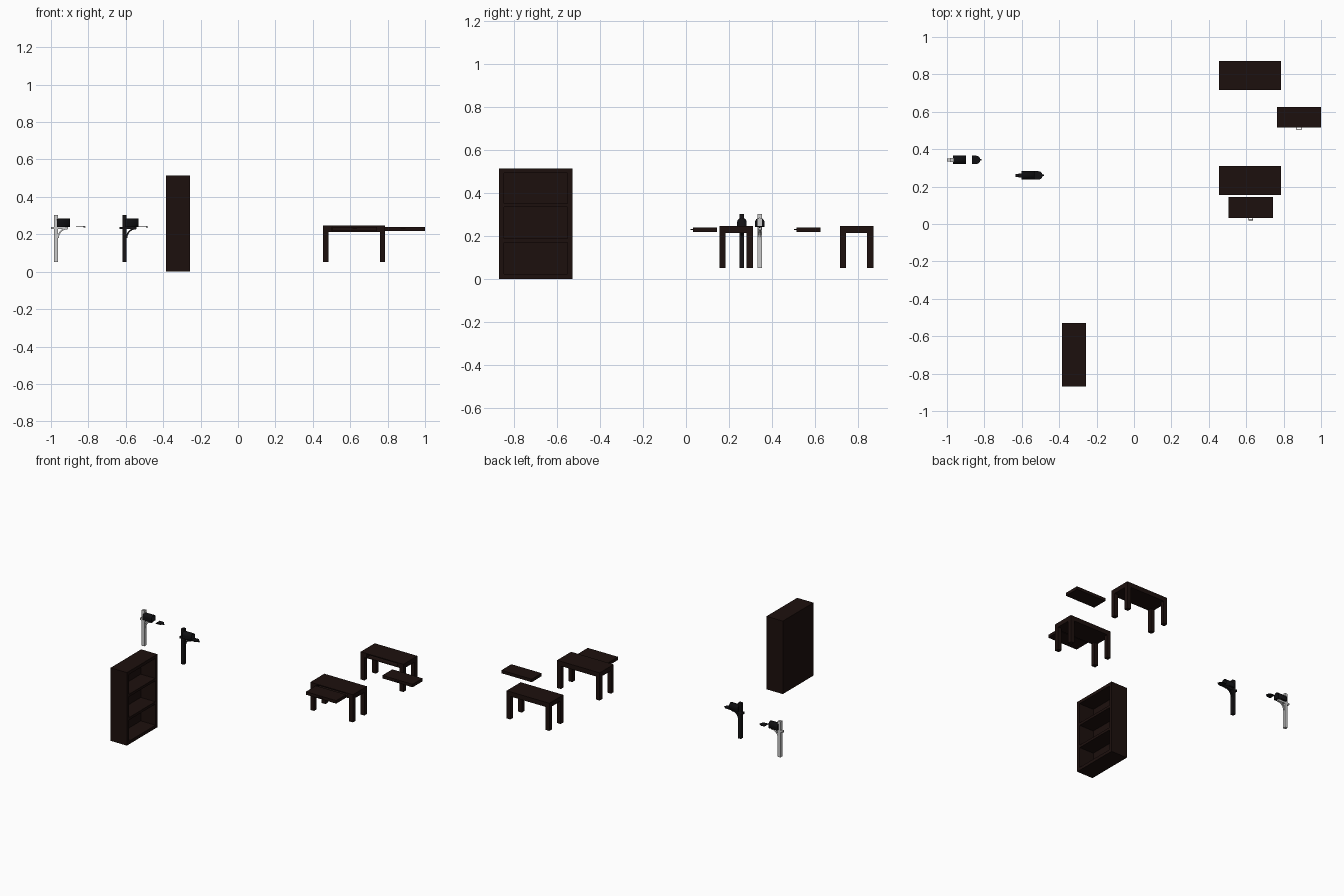
import bpy, bmesh, math
from mathutils import Vector

if "Cube" in bpy.data.objects:
    bpy.data.objects.remove(bpy.data.objects["Cube"])


def material(name, rgb):
    m = bpy.data.materials.new(name)
    m.diffuse_color = (*rgb, 1)
    m.use_nodes = True
    m.node_tree.nodes["Principled BSDF"].inputs["Base Color"].default_value = m.diffuse_color
    return m


WOOD = material("dark_wood", (0.012, 0.005, 0.004))
BLACK = material("black_metal", (0.005, 0.005, 0.006))
DARK = material("dark_post", (0.008, 0.007, 0.008))


def finish(name, bm, mat):
    bmesh.ops.recalc_face_normals(bm, faces=bm.faces)
    me = bpy.data.meshes.new(name)
    bm.to_mesh(me)
    bm.free()
    ob = bpy.data.objects.new(name, me)
    bpy.context.collection.objects.link(ob)
    if mat:
        me.materials.append(mat)
    return ob


def add_box(bm, x0, x1, y0, y1, z0, z1):
    r = bmesh.ops.create_cube(bm, size=1)
    for v in r["verts"]:
        v.co = Vector(((x0 + x1) / 2 + v.co.x * (x1 - x0),
                       (y0 + y1) / 2 + v.co.y * (y1 - y0),
                       (z0 + z1) / 2 + v.co.z * (z1 - z0)))


def boxes(name, mat, *specs):
    bm = bmesh.new()
    for s in specs:
        add_box(bm, *s)
    return finish(name, bm, mat)


def prism(name, pts, offset, mat):
    bm = bmesh.new()
    f = bm.faces.new([bm.verts.new(p) for p in pts])
    r = bmesh.ops.extrude_face_region(bm, geom=[f])
    bmesh.ops.translate(bm, vec=offset, verts=[g for g in r["geom"] if isinstance(g, bmesh.types.BMVert)])
    return finish(name, bm, mat)


def table(tag, y0):
    x0, x1, y1, leg = 0.455, 0.787, y0 + 0.156, 0.029
    top = boxes("table_top_" + tag, WOOD, (x0, x1, y0, y1, 0.213, 0.246))
    # drawer slot in the front edge
    slot = boxes("slot_cutter", None, (0.502, 0.740, y0 - 0.02, y0 + 0.112, 0.2175, 0.2395))
    mod = top.modifiers.new("slot", "BOOLEAN")
    mod.operation = "DIFFERENCE"
    mod.solver = "EXACT"
    mod.object = slot
    bpy.context.view_layer.objects.active = top
    bpy.ops.object.modifier_apply(modifier="slot")
    bpy.data.objects.remove(slot)
    boxes("table_legs_" + tag, WOOD, *[
        (x, x + leg, y, y + leg, 0.051, 0.213)
        for x in (x0, x1 - leg) for y in (y0, y1 - leg)])


def drawer(tag, x0, y0):
    x1, c = x0 + 0.236, x0 + 0.118
    boxes("drawer_" + tag, WOOD, (x0, x1, y0, y0 + 0.111, 0.218, 0.239))
    # thin U-shaped pull
    boxes("drawer_handle_" + tag, WOOD,
          (c - 0.013, c - 0.010, y0 - 0.010, y0, 0.227, 0.231),
          (c + 0.010, c + 0.013, y0 - 0.010, y0, 0.227, 0.231),
          (c - 0.013, c + 0.013, y0 - 0.013, y0 - 0.010, 0.227, 0.231))


def mailbox(tag, px, cy, door_x, post_mat):
    # px is the post centre
    boxes("post_" + tag, post_mat, (px - 0.0105, px + 0.0105, cy - 0.0105, cy + 0.0105, 0.051, 0.302))
    boxes("arm_" + tag, post_mat, (px - 0.027, px + 0.063, cy - 0.008, cy + 0.008, 0.227, 0.240))
    # curved brace below the arm
    outer, inner = [], []
    for i in range(7):
        a = math.radians(15 * i)
        for r, lst in ((0.055, outer), (0.047, inner)):
            lst.append((px + 0.062 - r * math.cos(a), cy - 0.005, 0.180 + r * math.sin(a)))
    prism("brace_" + tag, outer + inner[::-1], (0, 0.01, 0), post_mat)

    # hollow domed box, open toward +x
    r, zb, zs = 0.0222, 0.240, 0.262
    prof = [(-r, zb)] + [(-r * math.cos(math.pi * i / 16), zs + r * math.sin(math.pi * i / 16))
                         for i in range(17)] + [(r, zb)]
    bx0, bx1 = px + 0.005, px + 0.075
    bm = bmesh.new()
    back = [bm.verts.new((bx0, cy + y, z)) for y, z in prof]
    front = [bm.verts.new((bx1, cy + y, z)) for y, z in prof]
    bm.faces.new(back)
    for i in range(len(prof)):
        j = (i + 1) % len(prof)
        bm.faces.new((back[i], back[j], front[j], front[i]))
    ob = finish("box_" + tag, bm, BLACK)
    sol = ob.modifiers.new("wall", "SOLIDIFY")
    sol.thickness = 0.002
    sol.offset = -1
    bpy.ops.object.select_all(action="DESELECT")
    ob.select_set(True)
    bpy.context.view_layer.objects.active = ob
    bpy.ops.object.shade_smooth_by_angle(angle=math.radians(40))

    # door lying open, rounded end outward, with a small lip
    prism("door_" + tag, [(door_x + z - zb, cy + y, 0.241) for y, z in prof], (0, 0, 0.004), BLACK)
    boxes("door_lip_" + tag, BLACK,
          (door_x + 0.040, door_x + 0.051, cy - 0.004, cy + 0.004, 0.237, 0.241))


# tables and pulled-out drawers
table("rear", 0.716)
table("front", 0.155)
drawer("rear", 0.764, 0.515)
drawer("front", 0.506, 0.033)

# bookcase, open toward +x
X0, X1, Y0, Y1, H, T = -0.384, -0.257, -0.870, -0.529, 0.514, 0.022
boxes("bookcase_frame", WOOD,
      (X0, X1, Y0, Y0 + T, 0, H), (X0, X1, Y1 - T, Y1, 0, H),
      (X0, X1, Y0 + T, Y1 - T, H - T, H), (X0, X1, Y0 + T, Y1 - T, 0, T),
      (X0, X0 + 0.012, Y0 + T, Y1 - T, T, H - T))
boxes("bookcase_shelves", WOOD, *[
    (X0 + 0.012, X1 - 0.002, Y0 + T, Y1 - T, z - 0.009, z + 0.009) for z in (0.178, 0.342)])

# mailboxes
mailbox("grey", -0.973, 0.343, -0.866, None)
mailbox("dark", -0.6065, 0.260, -0.533, DARK)
